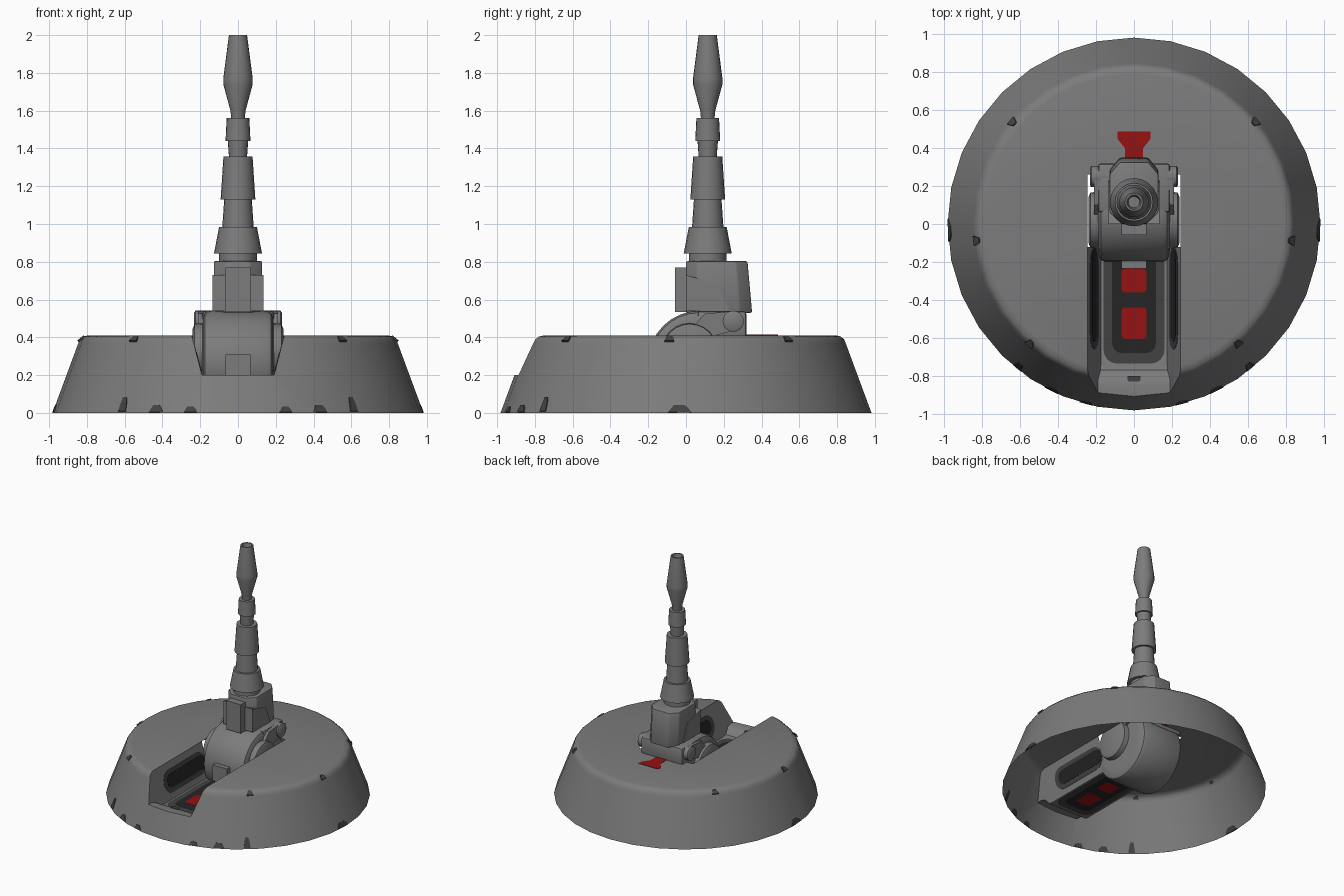
import bpy, bmesh, math
from mathutils import Vector, Matrix

if "Cube" in bpy.data.objects:
    bpy.data.objects.remove(bpy.data.objects["Cube"])


def material(name, rgb):
    m = bpy.data.materials.new(name)
    m.diffuse_color = (*rgb, 1)
    m.use_nodes = True
    m.node_tree.nodes["Principled BSDF"].inputs["Base Color"].default_value = m.diffuse_color
    return m


GREY = material("grey metal", (0.2, 0.2, 0.2))
DARK = material("dark grey", (0.055, 0.055, 0.055))
BLACK = material("near black", (0.018, 0.018, 0.018))
RED = material("deep red", (0.3, 0.006, 0.006))


def finish(name, bm, mat, angle=35):
    bmesh.ops.recalc_face_normals(bm, faces=bm.faces)
    me = bpy.data.meshes.new(name)
    bm.to_mesh(me)
    bm.free()
    me.materials.append(mat)
    me.shade_smooth()
    me.set_sharp_from_angle(angle=math.radians(angle))
    ob = bpy.data.objects.new(name, me)
    bpy.context.collection.objects.link(ob)
    return ob


def lathe(name, profile, n, mat, mtx=Matrix(), angle=35):
    """Closed solid from (radius, height) points turned about z."""
    bm = bmesh.new()
    rings = [[bm.verts.new(mtx @ Vector((r * math.sin(2 * math.pi * i / n),
                                         r * math.cos(2 * math.pi * i / n), h)))
              for i in range(n)] for r, h in profile]
    for a, b in zip(rings, rings[1:]):
        for i in range(n):
            j = (i + 1) % n
            bm.faces.new((a[i], a[j], b[j], b[i]))
    bm.faces.new(rings[0])
    bm.faces.new(rings[-1])
    return finish(name, bm, mat, angle)


def prism(name, pts, f0, f1, mat, bevel=0):
    """Solid between two mappings of one flat outline."""
    bm = bmesh.new()
    a = [bm.verts.new(f0(*p)) for p in pts]
    b = [bm.verts.new(f1(*p)) for p in pts]
    bm.faces.new(a)
    bm.faces.new(b)
    for i in range(len(pts)):
        j = (i + 1) % len(pts)
        bm.faces.new((a[i], a[j], b[j], b[i]))
    if bevel:
        bmesh.ops.recalc_face_normals(bm, faces=bm.faces)
        bmesh.ops.bevel(bm, geom=bm.edges[:], offset=bevel, segments=2,
                        profile=0.5, affect='EDGES')
    return finish(name, bm, mat)


def box(name, x, y, z, mat, bevel=0):
    pts = [(x[0], y[0]), (x[1], y[0]), (x[1], y[1]), (x[0], y[1])]
    return prism(name, pts, lambda a, b: (a, b, z[0]), lambda a, b: (a, b, z[1]), mat, bevel)


def rounded(x0, x1, y0, y1, r):
    pts = []
    for k, (cx, cy) in enumerate([(x1 - r, y1 - r), (x0 + r, y1 - r),
                                  (x0 + r, y0 + r), (x1 - r, y0 + r)]):
        for s in range(5):
            t = math.pi / 2 * (k + s / 4)
            pts.append((cx + r * math.cos(t), cy + r * math.sin(t)))
    return pts


# Base: hollow cone shell with a slot cut into the front
base = lathe("base_shell", [(0.982, 0), (0.847, 0.365), (0.838, 0.388), (0.82, 0.404),
                            (0.79, 0.411)], 32, GREY)


def half_w(z):
    return 0.175 + 0.07 * (z - 0.14) / 0.27


slot = [(-1.2, 0.2), (-0.85, 0.2), (-0.81, 0.19), (-0.77, 0.145), (-0.74, 0.14),
        (0.26, 0.14), (0.26, 0.5), (-1.2, 0.5)]
cutter = prism("slot_cutter", slot, lambda y, z: (-half_w(z), y, z),
               lambda y, z: (half_w(z), y, z), GREY)
cutter.hide_render = True
mod = base.modifiers.new("slot", 'BOOLEAN')
mod.operation = 'DIFFERENCE'
mod.solver = 'EXACT'
mod.object = cutter
cut = bpy.data.meshes.new_from_object(base.evaluated_get(bpy.context.evaluated_depsgraph_get()))
bpy.data.objects.remove(base)
bpy.data.objects.remove(cutter)
bm = bmesh.new()
bm.from_mesh(cut)
bmesh.ops.bisect_plane(bm, geom=bm.verts[:] + bm.edges[:] + bm.faces[:],
                       plane_co=(0, -0.12, 0), plane_no=(0, 1, 0))
bm.normal_update()
# open underside, and a well below the gun drum
gone = []
for f in bm.faces:
    c = f.calc_center_median()
    in_well = c.y > -0.119 and c.y < 0.3 and abs(c.x) < 0.26 and 0.05 < c.z < 0.4
    if all(v.co.z < 0.001 for v in f.verts) or in_well:
        gone.append(f)
bmesh.ops.delete(bm, geom=gone, context='FACES')
me = bpy.data.meshes.new("base_shell")
bm.to_mesh(me)
bm.free()
me.materials.clear()
me.materials.append(GREY)
me.shade_smooth()
me.set_sharp_from_angle(angle=math.radians(35))
bpy.context.collection.objects.link(bpy.data.objects.new("base_shell", me))


# Painted panels: thin plates on the slot floor, slot walls and top
def flat_plate(name, pts, z, t, mat):
    prism(name, pts, lambda a, b: (a, b, z - t), lambda a, b: (a, b, z + t), mat)


flat_plate("floor_panel_rim", rounded(-0.16, 0.16, -0.735, -0.125, 0.07), 0.14, 0.002, DARK)
flat_plate("floor_panel", rounded(-0.115, 0.115, -0.68, -0.13, 0.05), 0.14, 0.0032, BLACK)
for i, (y0, y1) in enumerate([(-0.605, -0.44), (-0.36, -0.235)]):
    flat_plate(f"floor_light_{i}", rounded(-0.065, 0.065, y0, y1, 0.015), 0.14, 0.0045, RED)
flat_plate("rear_mark", [(-0.045, 0.3), (0.045, 0.3), (0.048, 0.4), (0.088, 0.45), (0.088, 0.488),
                         (-0.088, 0.488), (-0.088, 0.45), (-0.048, 0.4)], 0.411, 0.003, RED)
for s in (-1, 1):
    for name, pts, t, mat in [
            ("wall_panel_rim", rounded(-0.66, -0.125, 0.185, 0.355, 0.08), 0.002, DARK),
            ("wall_panel", rounded(-0.62, -0.13, 0.22, 0.325, 0.05), 0.0035, BLACK)]:
        prism(name, pts, lambda y, z: (s * (half_w(z) - t), y, z),
              lambda y, z: (s * (half_w(z) + t), y, z), mat)


# Worn chips along the base edges (angle measured from the front)
def chip(deg, r, z, tilt, w, h):
    m = (Matrix.Rotation(math.radians(deg), 4, 'Z') @ Matrix.Translation((0, -r, z))
         @ Matrix.Rotation(-math.radians(tilt), 4, 'X'))
    pts = [(-w, -h), (w, -h), (w * 0.8, h * 0.1), (w * 0.4, h), (-w * 0.5, h), (-w * 0.7, h * 0.2)]
    prism("edge_chip", pts, lambda a, b: m @ Vector((a, -0.0048, b)),
          lambda a, b: m @ Vector((a, 0.0048, b)), DARK)


for s in (-1, 1):
    for deg, z, w, h in [(39, 0.045, 0.025, 0.04), (26.4, 0.022, 0.04, 0.02),
                         (15, 0.018, 0.035, 0.016), (88, 0.022, 0.06, 0.02)]:
        chip(s * deg, 0.978 - 0.37 * z, z, 20, w, h)
    for deg in (130, 84, 41):
        chip(s * deg, 0.834, 0.393, 50, 0.025, 0.02)
flat_plate("lip_chip", rounded(-0.035, 0.035, -0.83, -0.8, 0.01), 0.194, 0.0045, DARK)

# Elevating drum, turned about the x axis
ACROSS = Matrix.Rotation(math.pi / 2, 4, 'Y')


def hub(name, y, z, profile, n):
    lathe(name, profile, n, GREY, Matrix.Translation((0, y, z)) @ ACROSS)


half = [(0.2, 0.19), (0.24, 0.185), (0.26, 0.175), (0.27, 0.15)]
hub("gun_drum", 0.07, 0.27, [(r, -h) for r, h in half] + [(r, h) for r, h in half[::-1]], 32)
hub("drum_side_discs", 0.02, 0.325,
    [(0.12, -0.24), (0.145, -0.23), (0.15, -0.2), (0.15, 0.2), (0.145, 0.23), (0.12, 0.24)], 24)
hub("pivot_pins", 0.25, 0.485,
    [(0.045, -0.232), (0.056, -0.225), (0.056, 0.225), (0.045, 0.232)], 20)
box("drum_front_block", (-0.065, 0.065), (-0.235, -0.1), (0.18, 0.31), GREY)
box("saddle", (-0.19, 0.19), (0.06, 0.32), (0.38, 0.54), GREY, 0.018)
# side arms running from the drum to the pivots
for s in (-1, 1):
    prism("side_arm", [(0.23, 0.43), (0.26, 0.54), (0.1, 0.525), (0.04, 0.46), (0.12, 0.4)],
          lambda y, z: (s * 0.17, y, z), lambda y, z: (s * 0.212, y, z), GREY)

# Breech block with chamfered corners and a sloping rear
octagon = [(-0.065, 0.0), (0.065, 0.0), (0.128, 0.06), (0.128, 0.285), (0.075, 0.35),
           (-0.075, 0.35), (-0.128, 0.285), (-0.128, 0.06)]


def squeeze(y, k):
    return y if y < 0.1 else y * k


levels = [(0.53, 1.0), (0.78, 0.92)]
prism("breech_block", octagon, lambda x, y: (x, y, 0.53),
      lambda x, y: (x, squeeze(y, 0.93), 0.803), GREY, 0.008)
box("breech_front_rib", (-0.065, 0.065), (-0.058, 0.1), (0.535, 0.77), GREY)
for s in (-1, 1):
    prism("breech_side_panel", [(0.0, 0.54), (0.23, 0.54), (0.17, 0.68), (0.0, 0.73)],
          lambda y, z: (s * 0.06, y, z), lambda y, z: (s * 0.134, y, z), GREY)

# Barrel: stacked tapering sleeves
barrel = [(0.1, 0.79), (0.1, 0.845), (0.127, 0.845), (0.1, 0.985), (0.083, 0.985), (0.073, 1.13),
          (0.092, 1.13), (0.077, 1.357), (0.048, 1.357), (0.054, 1.44), (0.066, 1.44),
          (0.063, 1.5), (0.06, 1.56), (0.036, 1.56), (0.04, 1.6), (0.078, 1.74), (0.078, 1.77),
          (0.048, 2.0), (0.038, 2.0), (0.03, 1.96)]
lathe("barrel", barrel, 20, GREY, Matrix.Translation((0, 0.115, 0)))
